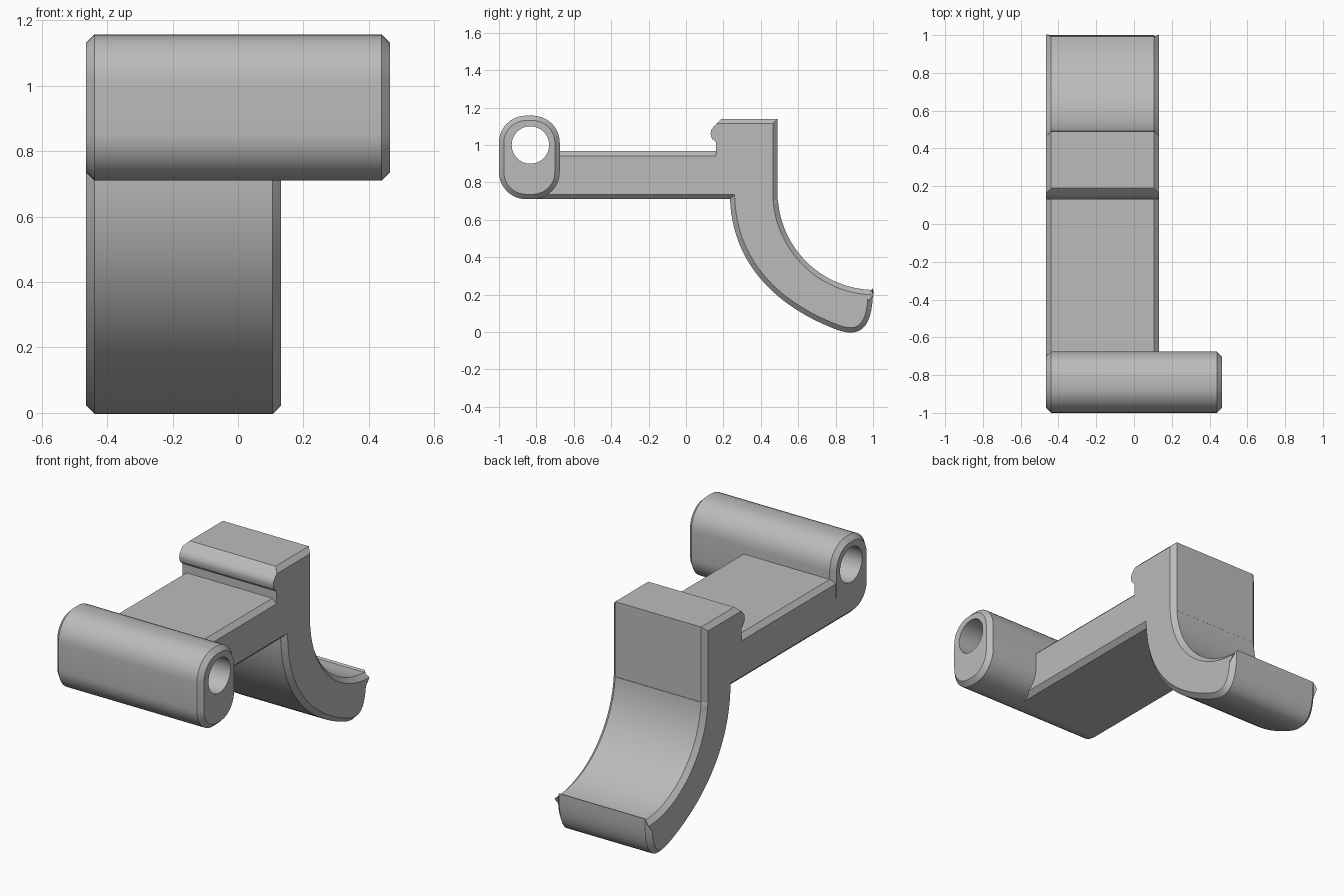
import bpy
import bmesh
from math import sin, cos, pi, radians
from mathutils import Vector
from mathutils.geometry import interpolate_bezier

cube = bpy.data.objects.get("Cube")
if cube:
    bpy.data.objects.remove(cube, do_unlink=True)

CHAMFER = 0.026

grey = bpy.data.materials.new("plain grey")
grey.use_nodes = True
grey.diffuse_color = (0.5, 0.5, 0.5, 1)
grey.node_tree.nodes["Principled BSDF"].inputs["Base Color"].default_value = grey.diffuse_color


def arc(cy, cz, r, start, end, steps):
    """Points on a circle in the side plane, angles in degrees."""
    angles = [radians(start + (end - start) * i / steps) for i in range(steps + 1)]
    return [(cy + r * cos(a), cz + r * sin(a)) for a in angles]


def bezier(a, b, c, d, steps):
    pts = interpolate_bezier(*(Vector((*p, 0)) for p in (a, b, c, d)), steps)
    return [(p.x, p.y) for p in pts]


def inset(points, depths):
    """Move each edge of a counter-clockwise outline inward by its own depth."""
    pts = [Vector(p) for p in points]
    n = len(pts)
    normals = []
    for i in range(n):
        e = (pts[(i + 1) % n] - pts[i]).normalized()
        normals.append(Vector((-e.y, e.x)))
    out = []
    for i, p in enumerate(pts):
        n1, n2, d1, d2 = normals[i - 1], normals[i], depths[i - 1], depths[i]
        det = n1.x * n2.y - n1.y * n2.x
        if abs(det) < 0.02:
            out.append(p + (n1 + n2).normalized() * (d1 + d2) / 2)
        else:
            out.append(p + Vector((d1 * n2.y - d2 * n1.y, d2 * n1.x - d1 * n2.x)) / det)
    return out


def extrude(name, points, depths, x0, x1):
    """Extrude a side outline along x with chamfered ends."""
    small = inset(points, depths)
    bm = bmesh.new()
    rings = []
    for x, outline in ((x0, small), (x0 + CHAMFER, points), (x1 - CHAMFER, points), (x1, small)):
        rings.append([bm.verts.new((x, p[0], p[1])) for p in outline])
    n = len(points)
    for a, b in zip(rings, rings[1:]):
        for i in range(n):
            j = (i + 1) % n
            bm.faces.new((a[i], a[j], b[j], b[i]))
    bm.faces.new(rings[0])
    bm.faces.new(rings[-1])
    bmesh.ops.recalc_face_normals(bm, faces=bm.faces)
    mesh = bpy.data.meshes.new(name)
    bm.to_mesh(mesh)
    bm.free()
    obj = bpy.data.objects.new(name, mesh)
    bpy.context.collection.objects.link(obj)
    mesh.materials.append(grey)
    return obj


def activate(obj):
    bpy.ops.object.select_all(action='DESELECT')
    obj.select_set(True)
    bpy.context.view_layer.objects.active = obj


# Pivot barrel: rounded block with a round hole along its length
R = 0.145
Y0, Y1, Z0, Z1 = -1.0, -0.675, 0.71, 1.157
outline = []
for cy, cz, start in ((Y1 - R, Z0 + R, -90), (Y1 - R, Z1 - R, 0),
                      (Y0 + R, Z1 - R, 90), (Y0 + R, Z0 + R, 180)):
    outline += arc(cy, cz, R, start, start + 90, 10)
barrel = extrude("pivot_barrel", outline, [CHAMFER] * len(outline), -0.465, 0.465)

bpy.ops.mesh.primitive_cylinder_add(vertices=48, radius=0.1, depth=1.4,
                                    location=(0, -0.832, 1.0), rotation=(0, pi / 2, 0))
cutter = bpy.context.object
cutter.name = "hole_cutter"
cutter.hide_render = True
cutter.data.materials.append(grey)
cut = barrel.modifiers.new("hole", 'BOOLEAN')
cut.operation = 'DIFFERENCE'
cut.solver = 'EXACT'
cut.object = cutter
activate(barrel)
bpy.ops.object.modifier_apply(modifier=cut.name)
bpy.data.objects.remove(cutter, do_unlink=True)

# Lever: flat arm, curved thumb hook, upright block and latch lip
lower = [(-0.82, 0.71)]
lower += bezier((0.235, 0.71), (0.25, 0.35), (0.5, 0.13), (0.8, 0.015), 28)
lower += bezier((0.8, 0.015), (0.94, -0.04), (1.0, 0.03), (1.0, 0.235), 14)[1:]
lower += arc(1.01, 0.745, 0.52, 268, 184, 28)
lower += [(0.49, 0.71), (0.49, 1.14)]
lip = [(0.19, 1.14), (0.15, 1.10), (0.136, 1.083), (0.131, 1.06),
       (0.138, 1.035), (0.16, 1.015)]
rest = [(0.16, 0.968), (-0.69, 0.968), (-0.69, 0.86), (-0.82, 0.86)]
depths = [CHAMFER] * len(lower) + [0] * len(lip) + [CHAMFER, 0, 0, 0]
lever = extrude("lever_hook", lower + lip + rest, depths, -0.465, 0.132)

for part in (barrel, lever):
    activate(part)
    bpy.ops.object.shade_smooth_by_angle(angle=radians(30))
